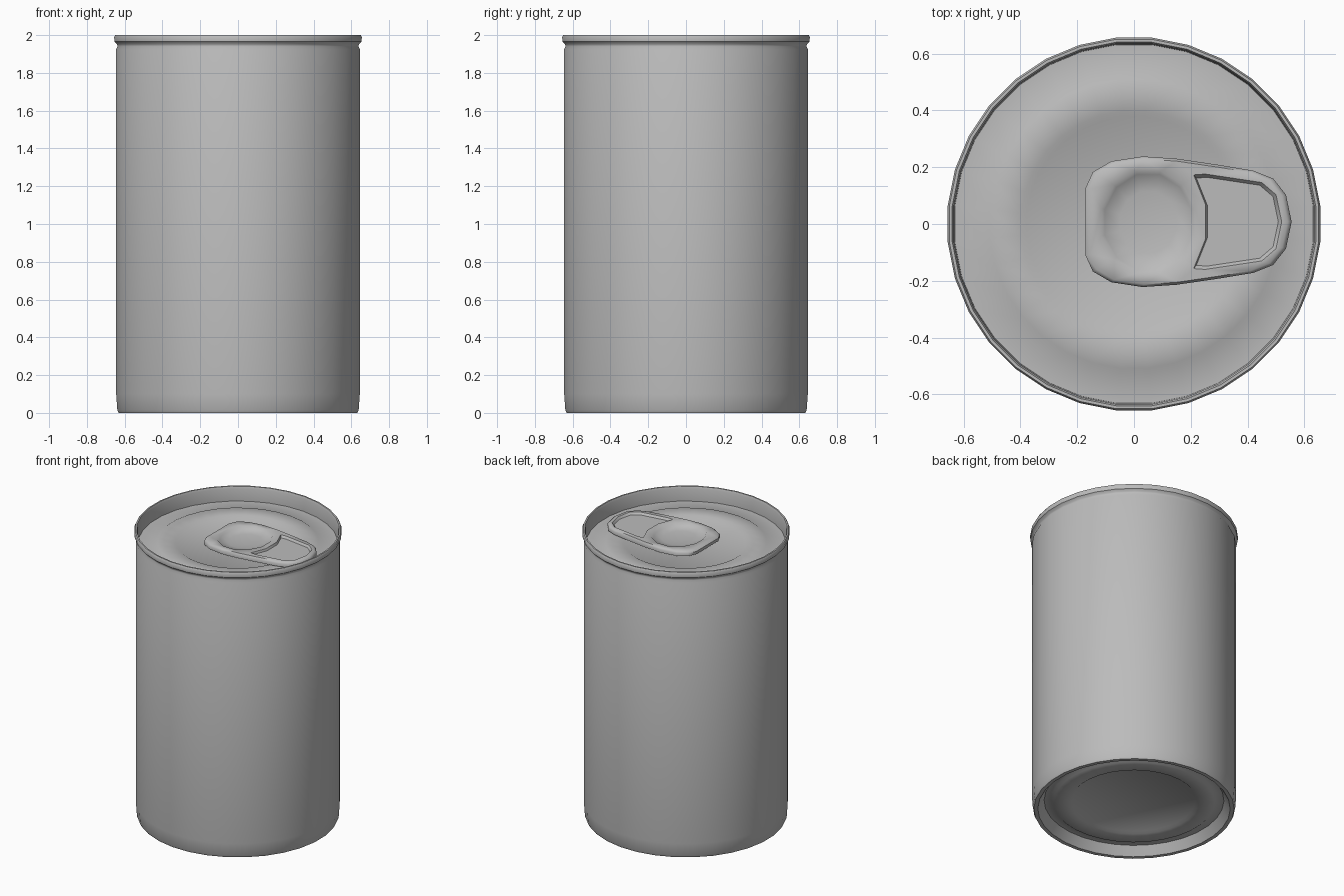
import bpy, bmesh, math

cube = bpy.data.objects.get("Cube")
if cube:
    bpy.data.objects.remove(cube, do_unlink=True)

metal = bpy.data.materials.new("grey_metal")
metal.use_nodes = True
GREY = (0.5, 0.5, 0.5, 1)
metal.diffuse_color = GREY
metal.node_tree.nodes["Principled BSDF"].inputs["Base Color"].default_value = GREY


def finish(bm, name, angle):
    bmesh.ops.recalc_face_normals(bm, faces=bm.faces)
    mesh = bpy.data.meshes.new(name)
    bm.to_mesh(mesh)
    bm.free()
    mesh.materials.append(metal)
    obj = bpy.data.objects.new(name, mesh)
    bpy.context.collection.objects.link(obj)
    bpy.ops.object.select_all(action='DESELECT')
    obj.select_set(True)
    bpy.context.view_layer.objects.active = obj
    bpy.ops.object.shade_smooth_by_angle(angle=math.radians(angle))
    return obj


def ring(bm, points, z):
    return [bm.verts.new((x, y, z)) for x, y in points]


def bridge(bm, a, b):
    n = len(a)
    for i in range(n):
        j = (i + 1) % n
        bm.faces.new((a[i], a[j], b[j], b[i]))


def circle(r, n=32, cx=0, cy=0, ry=None):
    steps = [2 * math.pi * (i + 0.5) / n for i in range(n)]
    return [(cx + r * math.cos(t), cy + (ry or r) * math.sin(t)) for t in steps]


def lathe(name, profile, cap_start=False, cap_end=False):
    bm = bmesh.new()
    rings = [ring(bm, circle(r), z) for r, z in profile]
    for a, b in zip(rings, rings[1:]):
        bridge(bm, a, b)
    if cap_start:
        bm.faces.new(rings[0])
    if cap_end:
        bm.faces.new(rings[-1])
    return finish(bm, name, 40)


def scaled(points, f):
    cx = sum(p[0] for p in points) / len(points)
    cy = sum(p[1] for p in points) / len(points)
    return [(cx + (x - cx) * f, cy + (y - cy) * f) for x, y in points]


# Can shell: recessed base, wall, neck, rolled rim, sunken lid with raised ring
lathe("can_body", [
    (0.39, 0.06), (0.405, 0.048), (0.51, 0.048), (0.525, 0.06), (0.57, 0.06),
    (0.61, 0.0), (0.635, 0.0), (0.642, 0.015), (0.648, 0.1),
    (0.648, 1.925), (0.641, 1.94), (0.643, 1.952), (0.657, 1.965),
    (0.659, 1.99), (0.653, 2.0), (0.643, 2.0), (0.637, 1.985), (0.634, 1.9),
    (0.53, 1.9), (0.51, 1.912), (0.4, 1.912), (0.38, 1.9)],
    cap_start=True, cap_end=True)

# Pull tab: plate with a round dish and a sunken grip panel
half = [(-0.17, 0.12), (-0.145, 0.175), (-0.08, 0.213), (0.03, 0.23),
        (0.15, 0.222), (0.3, 0.2), (0.42, 0.18), (0.49, 0.152), (0.535, 0.095)]
outline = [(x, y + 0.008) for x, y in
           half + [(0.555, 0)] + [(x, -y) for x, y in reversed(half)]]
grip_half = [(0.252, 0.06), (0.21, 0.165), (0.25, 0.168), (0.45, 0.138), (0.5, 0.095)]
grip = [(x, y + 0.008) for x, y in
        grip_half + [(0.52, 0)] + [(x, -y) for x, y in reversed(grip_half)]]
dish = circle(0.17, 12, 0.05, 0.006, 0.187)

bm = bmesh.new()
top_z = 1.95
loops = [ring(bm, p, top_z) for p in (scaled(outline, 0.96), grip, dish)]
edges = [bm.edges.new((l[i], l[(i + 1) % len(l)])) for l in loops for i in range(len(l))]
bmesh.ops.triangle_fill(bm, edges=edges, use_beauty=True)
edge = ring(bm, outline, top_z - 0.012)
under = ring(bm, outline, 1.918)
bridge(bm, loops[0], edge)
bridge(bm, edge, under)
bm.faces.new(under)
floor = ring(bm, scaled(grip, 0.93), top_z - 0.015)
bridge(bm, loops[1], floor)
bm.faces.new(floor)
last = loops[2]
for f, depth in ((0.93, 0.014), (0.6, 0.024), (0.25, 0.029)):
    nxt = ring(bm, scaled(dish, f), top_z - depth)
    bridge(bm, last, nxt)
    last = nxt
bm.faces.new(last)
finish(bm, "pull_tab", 50)

# Rivet joining the tab to the lid
lathe_points = circle(0.06, 12, 0.05, 0.006)
bm = bmesh.new()
low, high = ring(bm, lathe_points, 1.895), ring(bm, lathe_points, 1.919)
bridge(bm, low, high)
bm.faces.new(low)
bm.faces.new(high)
finish(bm, "tab_rivet", 40)
